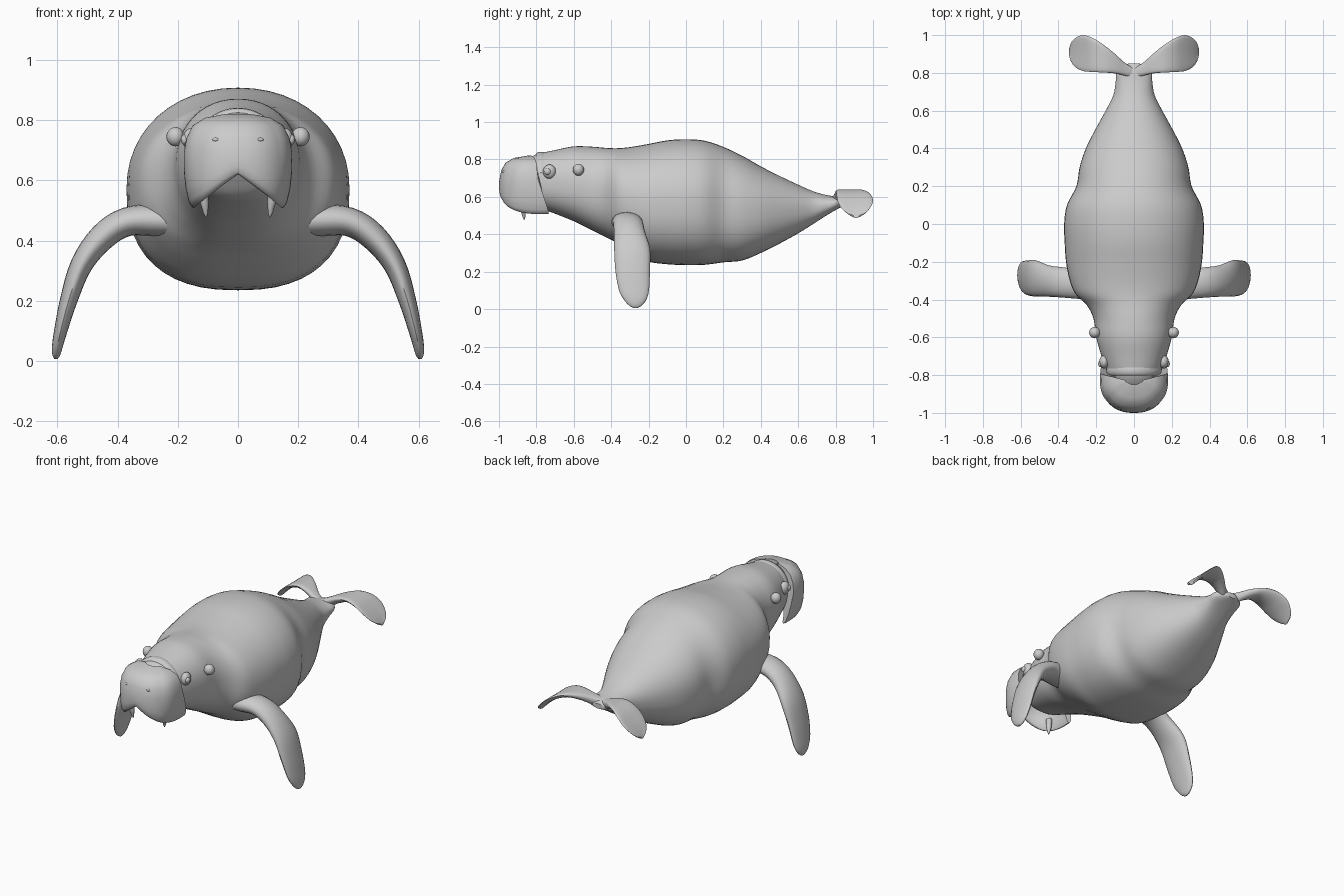
import bpy, bmesh, math
from mathutils import Vector

if "Cube" in bpy.data.objects:
    bpy.data.objects.remove(bpy.data.objects["Cube"])

hide = bpy.data.materials.new("grey hide")
hide.diffuse_color = (0.6, 0.6, 0.6, 1)
hide.use_nodes = True
hide.node_tree.nodes["Principled BSDF"].inputs["Base Color"].default_value = hide.diffuse_color


def smooth_rows(rows, steps):
    """Catmull-Rom interpolation through rows of numbers."""
    out = []
    for i in range(len(rows) - 1):
        p = [rows[max(i - 1, 0)], rows[i], rows[i + 1], rows[min(i + 2, len(rows) - 1)]]
        for k in range(steps):
            t = k / steps
            out.append([0.5 * (2 * b + (c - a) * t + (2 * a - 5 * b + 4 * c - d) * t * t
                               + (3 * b - a - 3 * c + d) * t ** 3) for a, b, c, d in zip(*p)])
    out.append(list(rows[-1]))
    return out


def finish(name, bm, mirror=False):
    bmesh.ops.recalc_face_normals(bm, faces=bm.faces)
    me = bpy.data.meshes.new(name)
    bm.to_mesh(me)
    bm.free()
    me.materials.append(hide)
    ob = bpy.data.objects.new(name, me)
    bpy.context.collection.objects.link(ob)
    if mirror:
        ob.modifiers.new("mirror", 'MIRROR')
    bpy.ops.object.select_all(action='DESELECT')
    ob.select_set(True)
    bpy.context.view_layer.objects.active = ob
    bpy.ops.object.shade_smooth_by_angle(angle=math.radians(50))
    return ob


def loft(name, rings, mirror=False):
    """Skin closed rings of points and cap both ends."""
    bm = bmesh.new()
    vs = [[bm.verts.new(p) for p in r] for r in rings]
    n = len(vs[0])
    for a, b in zip(vs, vs[1:]):
        for j in range(n):
            bm.faces.new((a[j], a[(j + 1) % n], b[(j + 1) % n], b[j]))
    bm.faces.new(vs[0])
    bm.faces.new(vs[-1])
    return finish(name, bm, mirror)


def power(v, e):
    return math.copysign(abs(v) ** e, v)


def blob(name, loc, size):
    bm = bmesh.new()
    bmesh.ops.create_uvsphere(bm, u_segments=16, v_segments=10, radius=1)
    for v in bm.verts:
        v.co = Vector(loc) + Vector([a * b for a, b in zip(v.co, size)])
    return finish(name, bm, True)


# Body: y, half width, top z, bottom z
body = [(-.88, .08, .77, .66), (-.84, .115, .805, .60), (-.79, .14, .83, .545),
        (-.7, .172, .85, .51), (-.6, .2, .87, .47), (-.5, .215, .868, .42),
        (-.43, .25, .862, .385), (-.37, .31, .86, .355), (-.3, .34, .866, .31),
        (-.2, .36, .883, .255), (-.1, .367, .902, .24), (0, .37, .908, .235),
        (.1, .355, .9, .237), (.2, .305, .867, .25), (.3, .288, .82, .26),
        (.4, .255, .763, .3), (.5, .205, .712, .35), (.6, .15, .665, .405),
        (.68, .11, .63, .455), (.75, .097, .61, .50), (.81, .09, .6, .535), (.85, .03, .585, .555)]
rings = []
for y, w, top, bot in smooth_rows(body, 4):
    zc = bot + .5 * (top - bot)
    ring = []
    for j in range(48):
        a = 2 * math.pi * j / 48
        e = .95 if math.sin(a) > 0 else .82
        ring.append((w * power(math.cos(a), e), y, zc + (top - bot) / 2 * power(math.sin(a), e)))
    rings.append(ring)
loft("body", rings)

# Overhanging muzzle: an arched lip shell swept round the front of the face
profile = [(.25, .82), (.6, .808), (.83, .782), (.94, .74), (.99, .69), (1, .6), (1, .35),
           (.98, .12), (.94, .02), (.89, 0), (.84, .05), (.8, .3), (.74, .6), (.55, .69), (.25, .7)]
rings = []
for i in range(49):
    a = math.radians(-100 + 200 * i / 48)
    px, py = .182 * power(math.sin(a), .85), -.2 * power(math.cos(a), .85)
    zb = .62 - .112 * abs(px) / .182
    back = .05 * max(0, 1 - math.cos(a) * 1.5)
    ring = []
    for s, z in profile:
        low = z < .65
        zz = zb + z * (.70 - zb) if low else z
        drop = max(0, .7 - zz) / .19
        ring.append((px * s * (1 - .1 * drop ** 2), -.8 + py * s + back * (drop - .6), zz))
    rings.append(ring)
loft("muzzle", rings)

# Brow fold behind the muzzle
rings = []
for i in range(25):
    a = math.radians(15 + 150 * i / 24)
    c = Vector((.135 * math.cos(a), -.775, .69 + .135 * math.sin(a)))
    out = Vector((math.cos(a), 0, math.sin(a)))
    rings.append([c + out * .016 * math.cos(t) + Vector((0, .03 * math.sin(t), 0))
                  for t in [2 * math.pi * k / 12 for k in range(12)]])
loft("brow_fold", rings)

# Front flippers: x, z, half thickness, centre y, half chord
flipper = [(.17, .46, .045, -.325, .075), (.27, .467, .052, -.32, .078), (.37, .462, .048, -.31, .08),
           (.45, .412, .045, -.302, .083), (.52, .32, .037, -.288, .096), (.563, .2, .029, -.285, .092),
           (.589, .1, .022, -.278, .08), (.6, .05, .018, -.272, .06), (.604, .02, .013, -.27, .035),
           (.605, .006, .005, -.27, .012)]
rows = smooth_rows(flipper, 4)
rings = []
for i, (x, z, th, yc, ch) in enumerate(rows):
    p, q = rows[max(i - 1, 0)], rows[min(i + 1, len(rows) - 1)]
    tan = Vector((q[0] - p[0], 0, q[1] - p[1])).normalized()
    nrm = Vector((-tan.z, 0, tan.x))
    rings.append([Vector((x, yc + ch * math.cos(t), z)) + nrm * th * math.sin(t)
                  for t in [2 * math.pi * k / 20 for k in range(20)]])
loft("front_flipper", rings, True)

# Tail flukes: x, leading y, trailing y, z, half thickness
fluke = [(0, .77, .825, .567, .03), (.05, .785, .855, .585, .03), (.1, .797, .9, .608, .025),
         (.16, .802, .948, .62, .02), (.22, .805, .985, .603, .018), (.27, .81, 1.0, .568, .015),
         (.31, .83, .985, .53, .012), (.333, .86, .96, .503, .009), (.343, .89, .93, .49, .004)]
rings = []
for x, y0, y1, z, th in smooth_rows(fluke, 4):
    ring = []
    for k in range(20):
        t = 2 * math.pi * k / 20
        c = math.cos(t)
        ring.append((x, (y0 + y1) / 2 + c * (y1 - y0) / 2, z + th * math.sin(t) + .012 * c * c))
    rings.append(ring)
loft("tail_fluke", rings, True)

# Tusks
loft("tusk", [[(.118 - .012 * f + r * math.cos(t), -.875 + .01 * f + r * math.sin(t), .58 - .103 * f)
               for t in [2 * math.pi * k / 10 for k in range(10)]]
              for f, r in ((0, .017), (.5, .015), (.85, .008), (1, .002))], True)

# Eyes, ear bumps and nostril rims
blob("eye_socket", (.158, -.73, .735), (.026, .035, .038))
blob("eyeball", (.176, -.74, .735), (.014, .018, .018))
blob("ear_bump", (.208, -.575, .745), (.03, .03, .032))
blob("nostril", (.072, -.968, .735), (.014, .014, .008))
